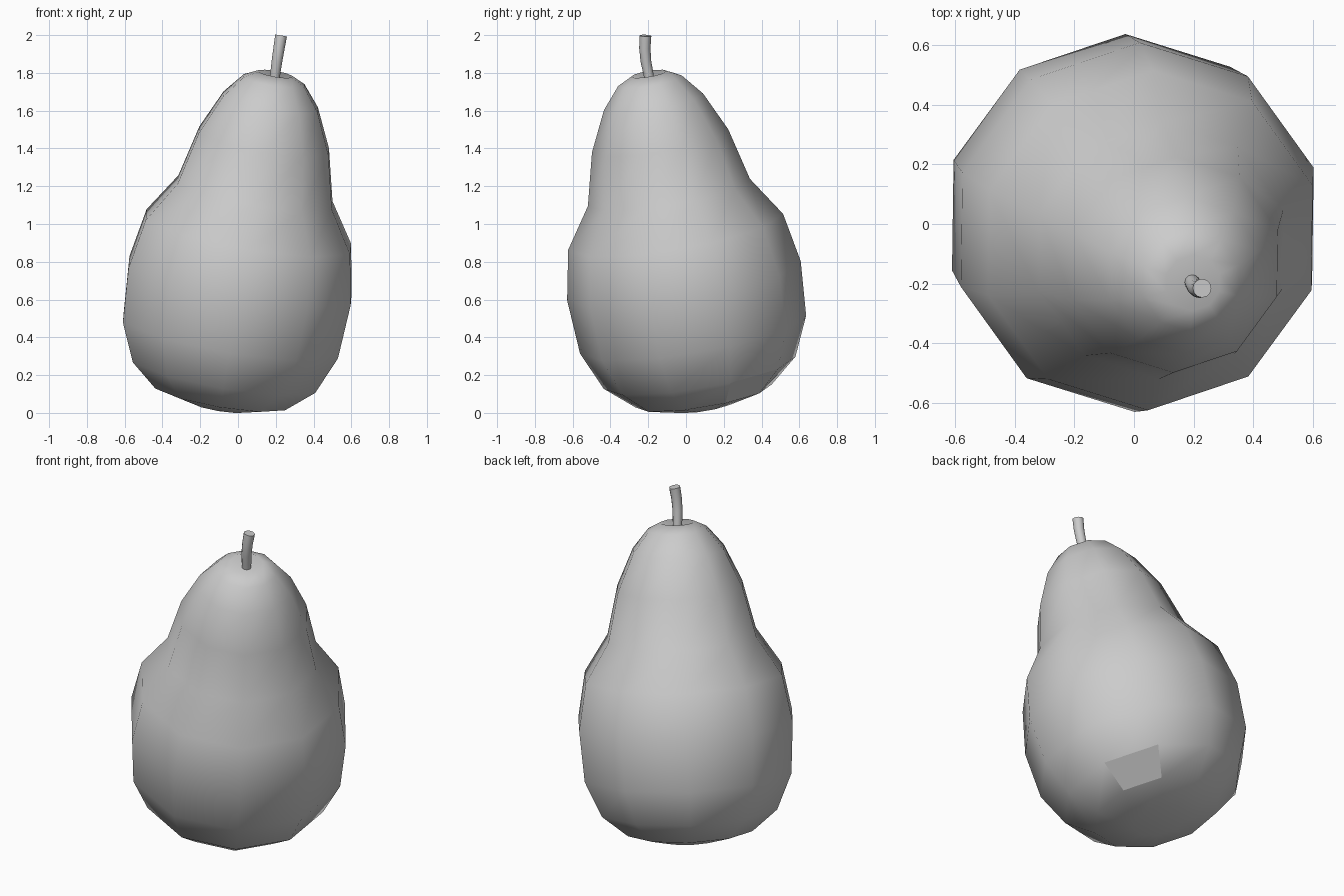
import bpy
import bmesh
from math import sin, cos, radians
from mathutils import Vector

default = bpy.data.objects.get("Cube")
if default:
    bpy.data.objects.remove(default)


def make_material(name, color):
    mat = bpy.data.materials.new(name)
    mat.use_nodes = True
    mat.diffuse_color = color
    mat.node_tree.nodes["Principled BSDF"].inputs["Base Color"].default_value = color
    return mat


grey = make_material("plain grey", (0.6, 0.6, 0.6, 1))


def loft(name, rings, sides, start_angle, poles=None):
    """Skin a stack of (centre, normal, radius) rings; close with poles or flat caps."""
    bm = bmesh.new()
    loops = []
    for centre, normal, radius in rings:
        turn = Vector((0, 0, 1)).rotation_difference(normal)
        angles = [radians(start_angle + 360 * i / sides) for i in range(sides)]
        loops.append([bm.verts.new(centre + turn @ Vector((radius * cos(a), radius * sin(a), 0)))
                      for a in angles])
    for low, high in zip(loops, loops[1:]):
        for i in range(sides):
            j = (i + 1) % sides
            bm.faces.new((low[i], low[j], high[j], high[i])).smooth = True
    if poles:
        for loop, point in zip((loops[0], loops[-1]), poles):
            tip = bm.verts.new(point)
            for i in range(sides):
                bm.faces.new((loop[i], loop[(i + 1) % sides], tip)).smooth = True
    else:
        bm.faces.new(loops[0])
        bm.faces.new(loops[-1])
    bmesh.ops.recalc_face_normals(bm, faces=bm.faces)
    mesh = bpy.data.meshes.new(name)
    bm.to_mesh(mesh)
    bm.free()
    mesh.materials.append(grey)
    obj = bpy.data.objects.new(name, mesh)
    bpy.context.collection.objects.link(obj)
    return obj


# Leaning centre line of the fruit
LEAN = Vector((0.17, -0.17, 1))


def on_axis(z):
    return Vector((0.062, -0.062, 1)) + LEAN * (z - 1)


# Fruit body: (height, radius) profile, dimpled at both ends
profile = [(0.035, 0.155), (0.09, 0.366), (0.213, 0.515), (0.415, 0.607), (0.70, 0.627),
           (0.958, 0.577), (1.167, 0.435), (1.44, 0.366), (1.647, 0.266),
           (1.758, 0.171), (1.795, 0.095)]
SIDES = 10
body = loft("fruit_body", [(on_axis(z), LEAN, r) for z, r in profile], SIDES, 18,
            (on_axis(0.04), on_axis(1.765)))

# One flat facet low on the back of the fruit
body.data.polygons[SIDES].use_smooth = False

# Curved stem
path = [Vector(p) for p in ((0.192, -0.19, 1.74), (0.198, -0.2, 1.8), (0.206, -0.212, 1.86),
                            (0.217, -0.218, 1.93), (0.228, -0.215, 1.997))]
rings = []
for i, point in enumerate(path):
    tangent = path[min(i + 1, len(path) - 1)] - path[max(i - 1, 0)]
    rings.append((point, tangent, 0.025 + 0.0016 * i))
loft("stem", rings, 12, 0)
